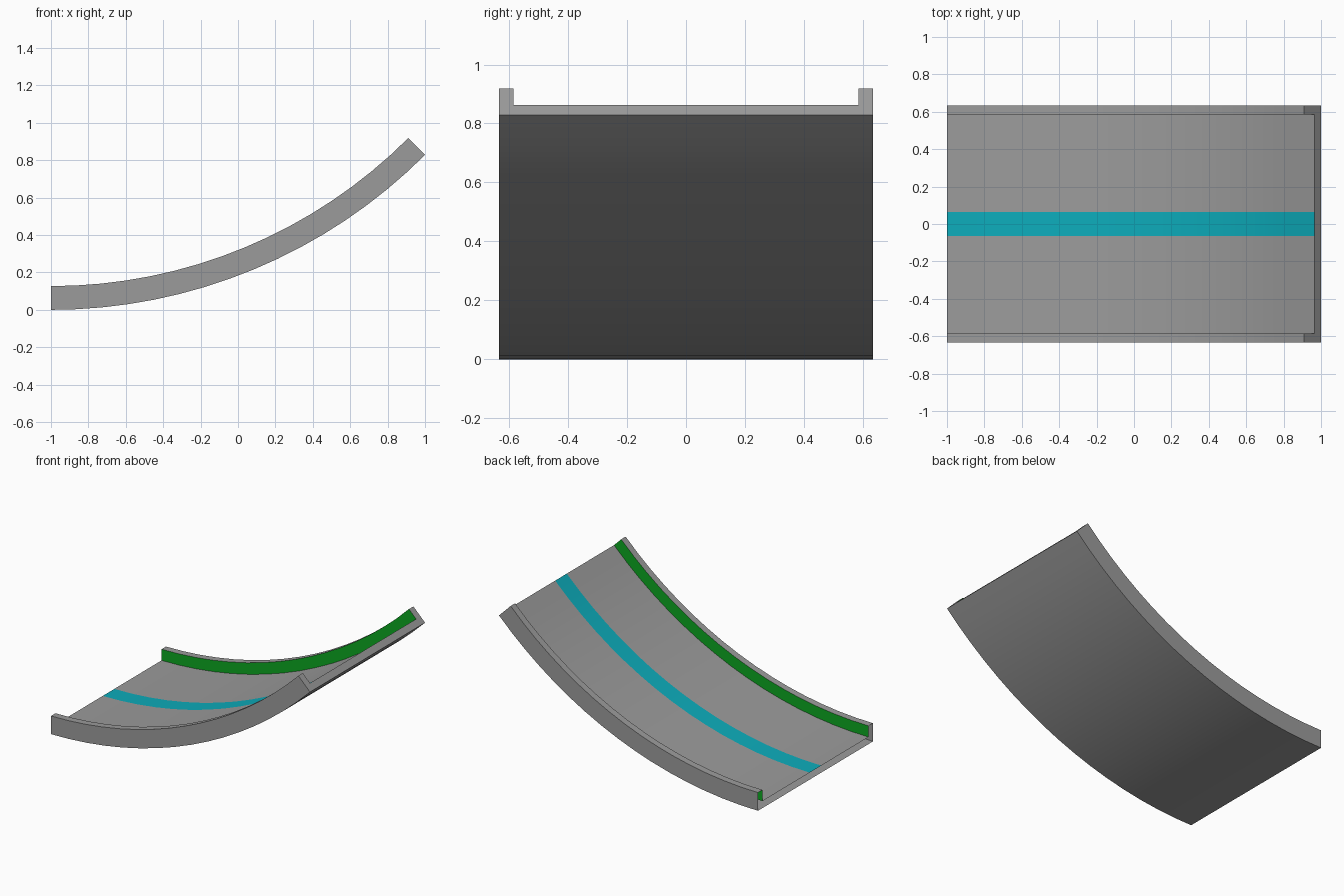
import bpy, bmesh
from math import sin, cos, pi, radians

if "Cube" in bpy.data.objects:
    bpy.data.objects.remove(bpy.data.objects["Cube"])

R = 2 * 2 ** 0.5        # radius of the underside
SWEEP = pi / 4          # arc of the slide
SEGS = 16
W, WI = 0.634, 0.585    # outer and inner half width
H, T = 0.127, 0.049     # wall height and floor thickness
S = 0.064               # stripe half width


def material(name, rgb):
    m = bpy.data.materials.new(name)
    m.diffuse_color = (*rgb, 1)
    m.use_nodes = True
    m.node_tree.nodes["Principled BSDF"].inputs["Base Color"].default_value = m.diffuse_color
    return m


def on_arc(y, h, a):
    return (-1 + (R - h) * sin(a), y, R - (R - h) * cos(a))


def finish(name, bm, mat):
    bmesh.ops.remove_doubles(bm, verts=bm.verts, dist=1e-5)
    me = bpy.data.meshes.new(name)
    bm.to_mesh(me)
    bm.free()
    me.materials.append(mat)
    ob = bpy.data.objects.new(name, me)
    bpy.context.collection.objects.link(ob)
    bpy.ops.object.select_all(action='DESELECT')
    ob.select_set(True)
    bpy.context.view_layer.objects.active = ob
    bpy.ops.object.shade_smooth_by_angle(angle=radians(30))


def sweep(name, paths, mat):
    """Sweep open (y, height) paths along the arc; the ends stay open."""
    bm = bmesh.new()
    for path in paths:
        rows = [[bm.verts.new(on_arc(y, h, SWEEP * j / SEGS)) for y, h in path]
                for j in range(SEGS + 1)]
        for r0, r1 in zip(rows, rows[1:]):
            for i in range(len(path) - 1):
                bm.faces.new((r0[i], r0[i + 1], r1[i + 1], r1[i]))
    finish(name, bm, mat)


grey = material("grey", (0.33, 0.33, 0.33))
teal = material("teal", (0.004, 0.416, 0.50))
green = material("green", (0.004, 0.39, 0.015))

# Grey shell: rims, outer sides and underside
sweep("ramp_shell", [[(-WI, H), (-W, H), (-W, 0), (W, 0), (W, H), (WI, H)]], grey)

# Grey floor on both sides of the stripe
sweep("ramp_floor", [[(WI, T), (S, T)], [(-S, T), (-WI, T)]], grey)

# Coloured centre stripe and inner faces of the side walls
sweep("centre_stripe", [[(S, T), (-S, T)]], teal)
sweep("inner_walls", [[(WI, H), (WI, T)], [(-WI, T), (-WI, H)]], green)

# Cap on the raised end (the low end is open)
bm = bmesh.new()
outline = [(-W, 0), (W, 0), (W, H), (WI, H), (WI, T), (-WI, T), (-WI, H), (-W, H)]
bm.faces.new([bm.verts.new(on_arc(y, h, SWEEP)) for y, h in outline])
finish("top_end_cap", bm, grey)
